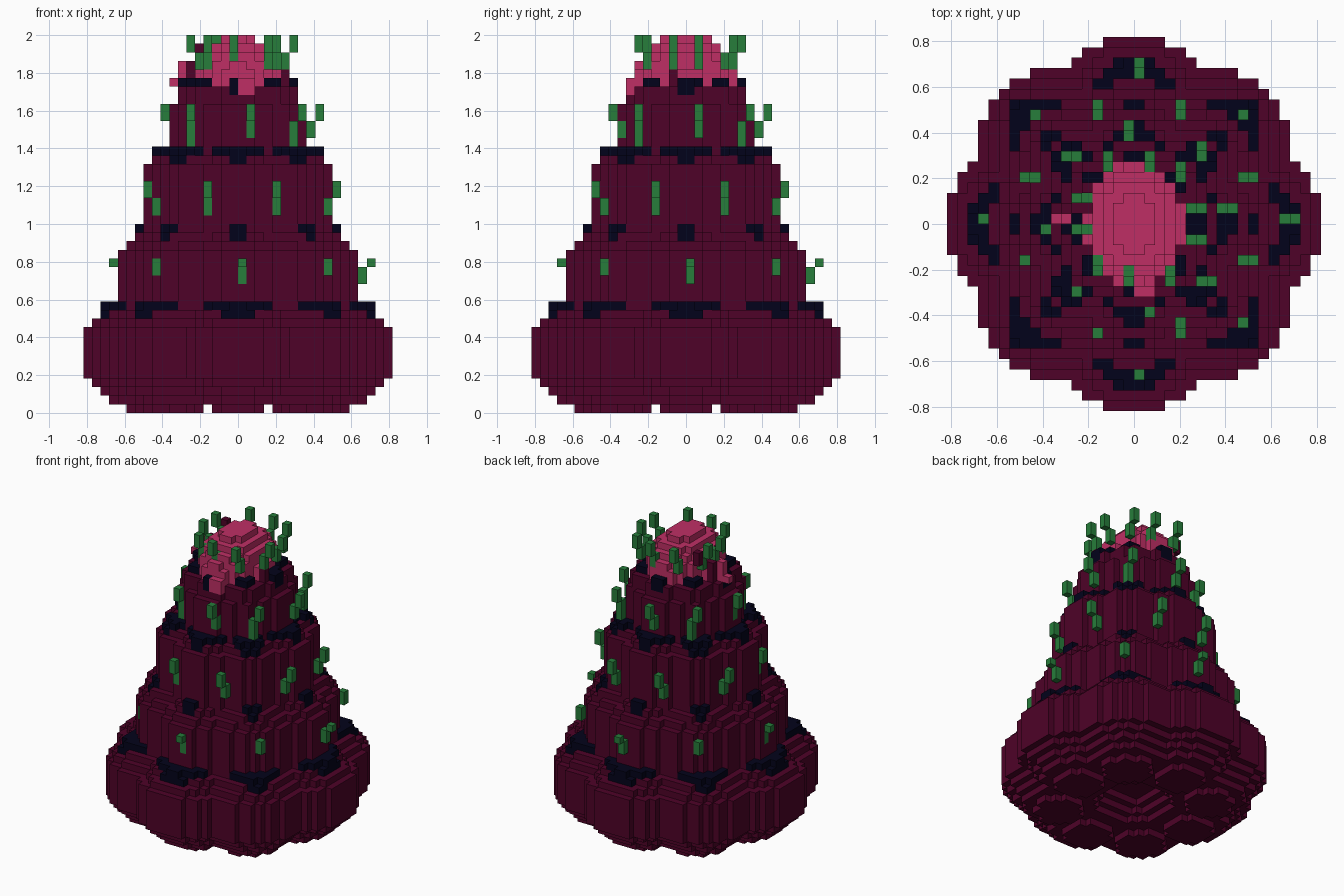
import bpy, math

cube = bpy.data.objects.get("Cube")
if cube:
    bpy.data.objects.remove(cube, do_unlink=True)

V = 2 / 44          # block size
N = 20              # half extent of the block grid
GRID = [(i, j) for i in range(-N, N) for j in range(-N, N)]
blocks = {}         # (x, y, z) -> part name


def material(name, rgb):
    m = bpy.data.materials.new(name)
    m.use_nodes = True
    m.diffuse_color = (*rgb, 1)
    bsdf = m.node_tree.nodes["Principled BSDF"]
    bsdf.inputs["Base Color"].default_value = (*rgb, 1)
    return m


def lobed(i, j, axis_c, axis_r, diag_c, diag_r):
    """True inside any of eight round lobes, four on the axes and four between."""
    x, y = abs(i + 0.5), abs(j + 0.5)
    a, b = max(x, y), min(x, y)
    return (math.hypot(a - axis_c, b) <= axis_r
            or math.hypot(a - diag_c, b - diag_c) <= diag_r)


def tier(name, z0, height, widest, foot, top):
    """Stack lobed layers, drawn in at the foot and at the top."""
    insets = foot + [0] * (height - len(foot) - len(top)) + top
    axis_c, diag_c = 0.55 * widest, 0.41 * widest
    for z, inset in enumerate(insets, z0):
        axis_r, diag_r = widest - inset - axis_c, diag_c + 0.15 - 0.85 * inset
        for i, j in GRID:
            core = z > 3 and math.hypot(i + 0.5, j + 0.5) < axis_c
            if core or lobed(i, j, axis_c, axis_r, diag_c, diag_r):
                blocks[i, j, z] = name


def band(name, z, r):
    """A scalloped ledge with drips on the rim of the layer below."""
    for i, j in GRID:
        if lobed(i, j, 0.72 * r, 0.255 * r + 0.05, 0.56 * r, 0.19 * r + 0.1):
            blocks.setdefault((i, j, z), name)
    for i, j in GRID:
        x, y = abs(i + 0.5), abs(j + 0.5)
        rim = (i, j, z - 1) in blocks and any(
            (i + s, j, z - 1) not in blocks or (i, j + s, z - 1) not in blocks
            for s in (-1, 1))
        if rim and min(x, y, abs(x - y)) < 0.11 * r:
            blocks[i, j, z - 1] = name


def column(name, i, j, z, height):
    for k in range(height):
        blocks[i, j, z + k] = name


def spikes(name, count, start, radius, z, height, tip):
    """A ring of upright spikes whose tips step outward by one block."""
    for n in range(count):
        angle = math.radians(start) + math.tau * n / count
        x, y = radius * math.cos(angle), radius * math.sin(angle)
        i, j = round(x), round(y)
        column(name, i, j, z, height)
        if abs(x) > abs(y):
            i += 1 if x > 0 else -1
        else:
            j += 1 if y > 0 else -1
        column(name, i, j, z + height, tip)


# Tiers
tier("base_tier", 0, 12, 18, [5, 3, 2, 1], [1, 2])
tier("lower_tier", 12, 9, 14, [], [1, 2])
tier("middle_tier", 21, 9, 11, [], [1])
tier("upper_tier", 30, 8, 8, [], [1, 1])

# Dark bands
band("base_band", 12, 16)
band("lower_band", 21, 12)
band("middle_band", 30, 10)
band("upper_band", 38, 7)

# Rim stubs beside the crown
for i in (-6, -5):
    column("rim_stubs", i, 1, 38, 3)
for i in (4, 5):
    column("rim_stubs", i, -2, 38, 2)
column("rim_stubs", -5, 3, 41, 2)

# Rounded crown, slightly narrower across x
for z in range(38, 44):
    radius = 6.1 * math.sqrt(1 - ((z - 38) / 5.6) ** 2)
    for i, j in GRID:
        if math.hypot((i + 0.5) * 1.28, j + 0.5) <= radius:
            blocks[i, j, z] = "crown"

# Crown drips at one side and at the front
column("crown_drips", -8, 0, 38, 1)
column("crown_drips", -7, 0, 38, 3)
for i in (0, 1):
    column("crown_drips", i, -7, 37, 2)

# Spikes around each tier and the crown
spikes("lower_spikes", 4, 0, 14, 15, 2, 1)
spikes("lower_corner_spikes", 4, 45, 14.2, 16, 2, 0)
spikes("middle_spikes", 8, 22.5, 10.8, 23, 2, 2)
spikes("upper_spikes", 4, 6, 8, 32, 2, 2)
spikes("upper_corner_spikes", 4, 46, 8.5, 31, 3, 2)
spikes("crown_spikes", 10, 12, 5.4, 40, 2, 2)


def block_faces(cell):
    """Yield the corners of each side of a block that has no neighbour."""
    for axis in range(3):
        u, v = (axis + 1) % 3, (axis + 2) % 3
        for side in (0, 1):
            near = list(cell)
            near[axis] += 2 * side - 1
            if tuple(near) in blocks:
                continue
            quad = []
            for du, dv in ((0, 0), (1, 0), (1, 1), (0, 1)):
                corner = list(cell)
                corner[axis] += side
                corner[u] += du
                corner[v] += dv
                quad.append(tuple(corner))
            yield quad if side else quad[::-1]


def build(name, mat):
    index, faces = {}, []
    for cell, part in blocks.items():
        if part == name:
            for quad in block_faces(cell):
                faces.append([index.setdefault(c, len(index)) for c in quad])
    mesh = bpy.data.meshes.new(name)
    mesh.from_pydata([(x * V, y * V, z * V) for x, y, z in index], [], faces)
    mesh.materials.append(mat)
    bpy.context.collection.objects.link(bpy.data.objects.new(name, mesh))


# One mesh for each part, coloured by its kind
maroon = material("maroon", (0.077, 0.0006, 0.021))
pink = material("pink", (0.52, 0.028, 0.13))
COLOURS = {
    "band": material("dark_navy", (0.0008, 0.0008, 0.011)),
    "spikes": material("green", (0.02, 0.205, 0.043)),
    "crown": pink,
    "drips": pink,
}
for part in sorted(set(blocks.values())):
    build(part, COLOURS.get(part.split("_")[-1], maroon))
